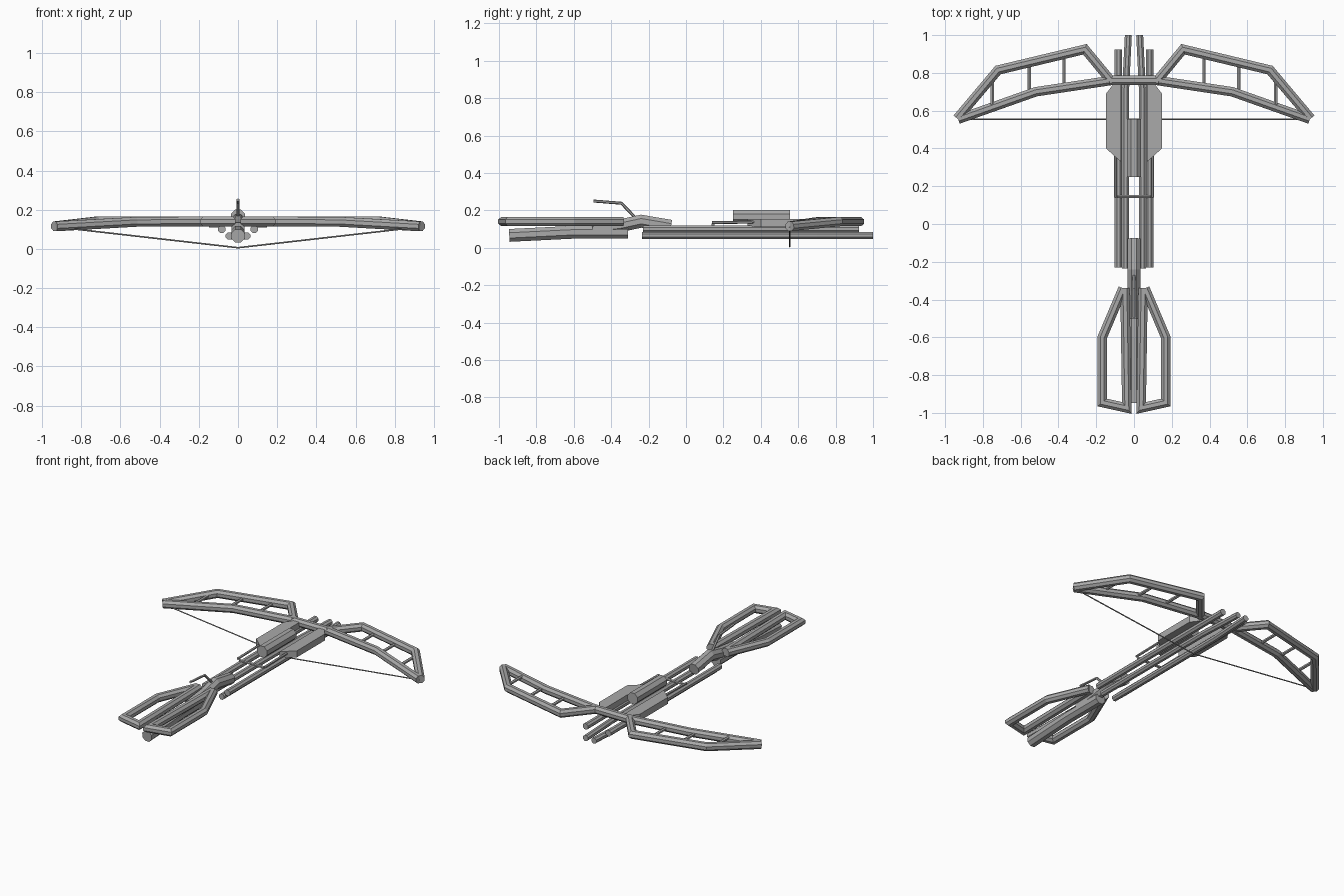
import bpy
import bmesh
from math import cos, sin, pi
from mathutils import Vector

if "Cube" in bpy.data.objects:
    bpy.data.objects.remove(bpy.data.objects["Cube"], do_unlink=True)

grey = bpy.data.materials.new("plain grey")
grey.use_nodes = True
grey.diffuse_color = (0.4, 0.4, 0.4, 1)
grey.node_tree.nodes["Principled BSDF"].inputs["Base Color"].default_value = (0.4, 0.4, 0.4, 1)


def finish(name, bm):
    bmesh.ops.recalc_face_normals(bm, faces=bm.faces)
    mesh = bpy.data.meshes.new(name)
    bm.to_mesh(mesh)
    bm.free()
    mesh.materials.append(grey)
    obj = bpy.data.objects.new(name, mesh)
    bpy.context.collection.objects.link(obj)
    return obj


def tube(name, path, r, sides=8):
    """Capped tube along a path, with mitred corners."""
    pts = [Vector(p) for p in path]
    dirs = [(b - a).normalized() for a, b in zip(pts, pts[1:])]
    bm = bmesh.new()
    rings = []
    for i, p in enumerate(pts):
        t = dirs[max(i - 1, 0)]
        n = (t + dirs[min(i, len(dirs) - 1)]).normalized()
        side = t.cross(Vector((0, 0, 1))).normalized()
        up = side.cross(t)
        ring = []
        for k in range(sides):
            a = 2 * pi * (k + 0.5) / sides
            o = (side * cos(a) + up * sin(a)) * r
            ring.append(bm.verts.new(p + o - t * (o.dot(n) / t.dot(n))))
        rings.append(ring)
    for a, b in zip(rings, rings[1:]):
        for k in range(sides):
            m = (k + 1) % sides
            bm.faces.new((a[k], a[m], b[m], b[k]))
    bm.faces.new(rings[0])
    bm.faces.new(rings[-1])
    return finish(name, bm)


def plate(name, outline, z0, z1):
    """Flat outline raised to a thickness."""
    bm = bmesh.new()
    face = bm.faces.new([bm.verts.new((x, y, z0)) for x, y in outline])
    top = bmesh.ops.extrude_face_region(bm, geom=[face])["geom"]
    verts = [v for v in top if isinstance(v, bmesh.types.BMVert)]
    bmesh.ops.translate(bm, verts=verts, vec=(0, 0, z1 - z0))
    return finish(name, bm)


for label, s in (("left", 1), ("right", -1)):
    def mirrored(name, path, r, sides=8):
        tube(f"{label}_{name}", [(s * x, y, z) for x, y, z in path], r, sides)

    # Bow limb frame
    mirrored("limb_front", [(0.115, 0.75, 0.14), (0.26, 0.925, 0.14),
                            (0.72, 0.815, 0.14), (0.935, 0.56, 0.115)], 0.027)
    mirrored("limb_back", [(0, 0.76, 0.14), (0.12, 0.76, 0.14),
                           (0.52, 0.70, 0.138), (0.93, 0.555, 0.115)], 0.027)
    for i, (x, y) in enumerate(((0.37, 0.73), (0.555, 0.69), (0.75, 0.62))):
        mirrored(f"limb_strut_{i + 1}", [(x, y, 0.138), (x, y + 0.16, 0.138)], 0.01, 6)

    # Bowstring half
    mirrored("bowstring", [(0, 0.555, 0.006), (0.93, 0.555, 0.112)], 0.004, 6)

    # Barrel rails
    mirrored("inner_rail", [(0.045, -0.235, 0.066), (0.045, 0.7, 0.066),
                            (0.03, 1.0, 0.066)], 0.02)
    mirrored("outer_rail", [(0.083, -0.23, 0.1), (0.083, 0.925, 0.1)], 0.021)
    mirrored("side_rod", [(0.1, 0.14, 0.134), (0.1, 0.37, 0.138)], 0.008, 6)

    # Side plate
    plate(f"{label}_side_plate",
          [(s * x, y) for x, y in ((0.07, 0.33), (0.148, 0.40), (0.148, 0.69),
                                   (0.11, 0.74), (0.07, 0.74))], 0.11, 0.153)

    # Stock loop
    mirrored("stock_loop", [(0.058, -0.34, 0.14), (0.168, -0.6, 0.14),
                            (0.168, -0.945, 0.14), (0.038, -0.974, 0.14),
                            (0.048, -0.34, 0.14)], 0.027)

# Centre parts
tube("receiver", [(0, 0.25, 0.165), (0, 0.555, 0.165)], 0.039)
tube("cross_pin", [(-0.09, 0.145, 0.125), (0.09, 0.145, 0.125)], 0.009, 6)
tube("stock_bar", [(0, -0.945, 0.066), (0, -0.6, 0.083), (0, -0.31, 0.083)], 0.037)
tube("grip_bar", [(0, -0.5, 0.1), (0, -0.35, 0.118), (0, -0.24, 0.142),
                  (0, -0.08, 0.115)], 0.037)
tube("lever", [(0, -0.495, 0.25), (0, -0.345, 0.238), (0, -0.27, 0.16)], 0.008, 6)
